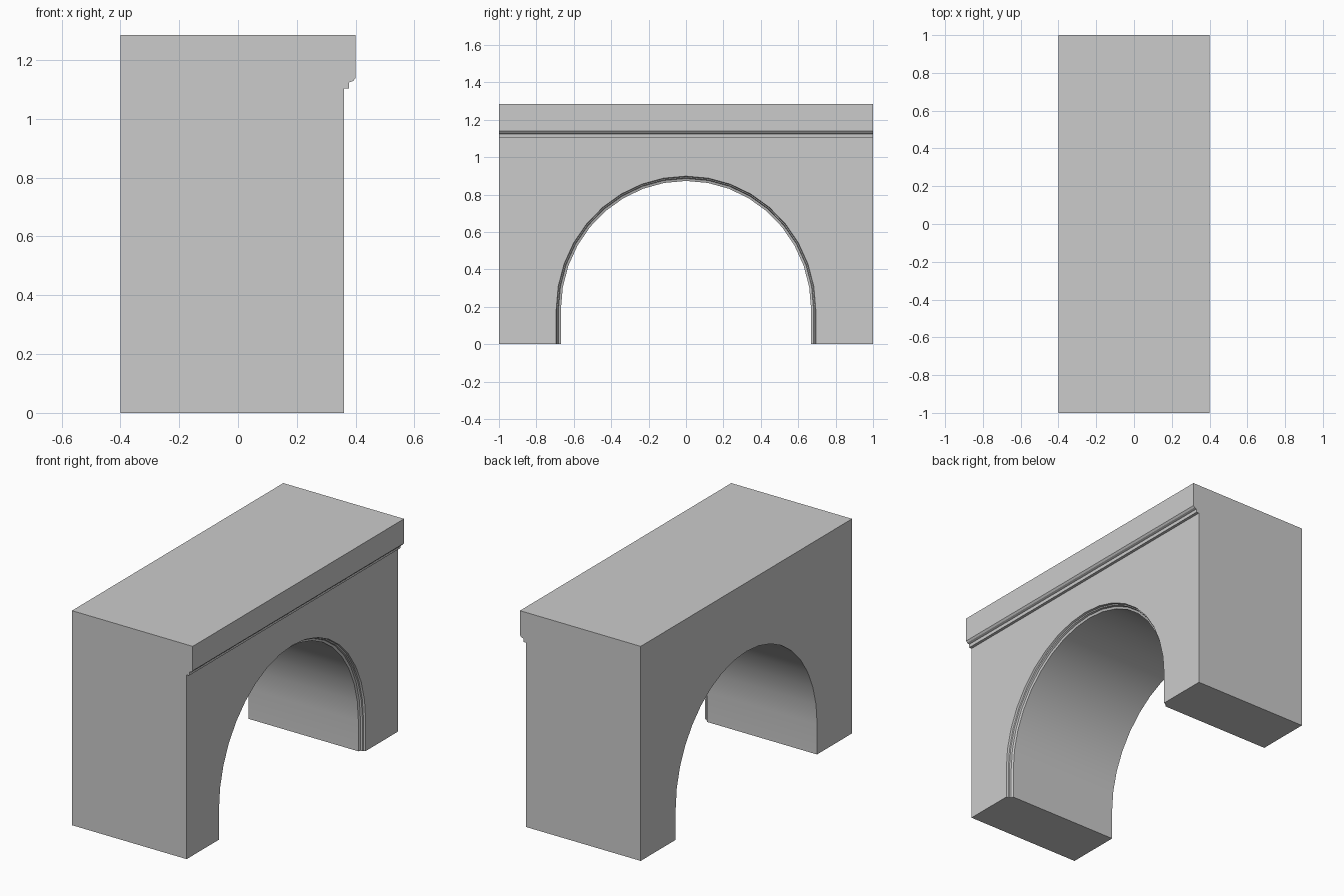
import bpy, bmesh
from math import sin, cos, pi

if "Cube" in bpy.data.objects:
    bpy.data.objects.remove(bpy.data.objects["Cube"])

SEG = 18          # sides of the half-round arch
HALF = 1.0        # half length along y
BACK, WALL = -0.4, 0.36

# Cornice profile (x, z): back top -> front top -> down the moulding to the wall
cornice = [(BACK, 1.285), (0.4, 1.285), (0.4, 1.139), (0.392, 1.129),
           (0.378, 1.124), (0.377, 1.104), (WALL, 1.104)]

# Arch jamb profile (x, radius): soffit, then the stepped rebate at the front edge
jamb = [(BACK, 0.669), (0.329, 0.669), (0.334, 0.682), (0.345, 0.685),
        (0.348, 0.691), (WALL, 0.694)]


def arch_ring(x, r):
    """Points of the arch outline from one foot over the crown to the other."""
    spring = 0.185
    rise = r * 1.028
    pts = [(x, -r, 0)]
    for i in range(SEG + 1):
        a = pi * i / SEG
        pts.append((x, -r * cos(a), spring + rise * sin(a)))
    return pts + [(x, r, 0)]


bm = bmesh.new()


def verts(points):
    return [bm.verts.new(p) for p in points]


# Top and cornice moulding, swept along y
left = verts([(x, -HALF, z) for x, z in cornice])
right = verts([(x, HALF, z) for x, z in cornice])
for i in range(len(cornice) - 1):
    bm.faces.new((left[i], left[i + 1], right[i + 1], right[i]))

# Arch soffit and rebate, lofted along x
rings = [verts(arch_ring(x, r)) for x, r in jamb]
for a, b in zip(rings, rings[1:]):
    for i in range(len(a) - 1):
        bm.faces.new((a[i], a[i + 1], b[i + 1], b[i]))

# Pier feet, end faces and undersides
feet_l = verts([(BACK, -HALF, 0), (WALL, -HALF, 0)])
feet_r = verts([(BACK, HALF, 0), (WALL, HALF, 0)])
for side, feet, k in ((left, feet_l, 0), (right, feet_r, -1)):
    bm.faces.new([feet[0]] + side + [feet[1]])
    bm.faces.new([feet[0]] + [r[k] for r in rings] + [feet[1]])

# Back and front wall faces around the arch
bm.faces.new([feet_l[0]] + rings[0] + [feet_r[0], right[0], left[0]])
bm.faces.new([feet_l[1]] + rings[-1] + [feet_r[1], right[-1], left[-1]])

bmesh.ops.recalc_face_normals(bm, faces=bm.faces)
# Triangulate only the large concave faces
bmesh.ops.triangulate(bm, faces=[f for f in bm.faces if len(f.verts) > 4])

mesh = bpy.data.meshes.new("arch_block")
bm.to_mesh(mesh)
bm.free()
arch = bpy.data.objects.new("arch_block", mesh)
bpy.context.collection.objects.link(arch)
bpy.context.view_layer.objects.active = arch
arch.select_set(True)
bpy.ops.object.shade_smooth_by_angle(angle=pi / 9)
